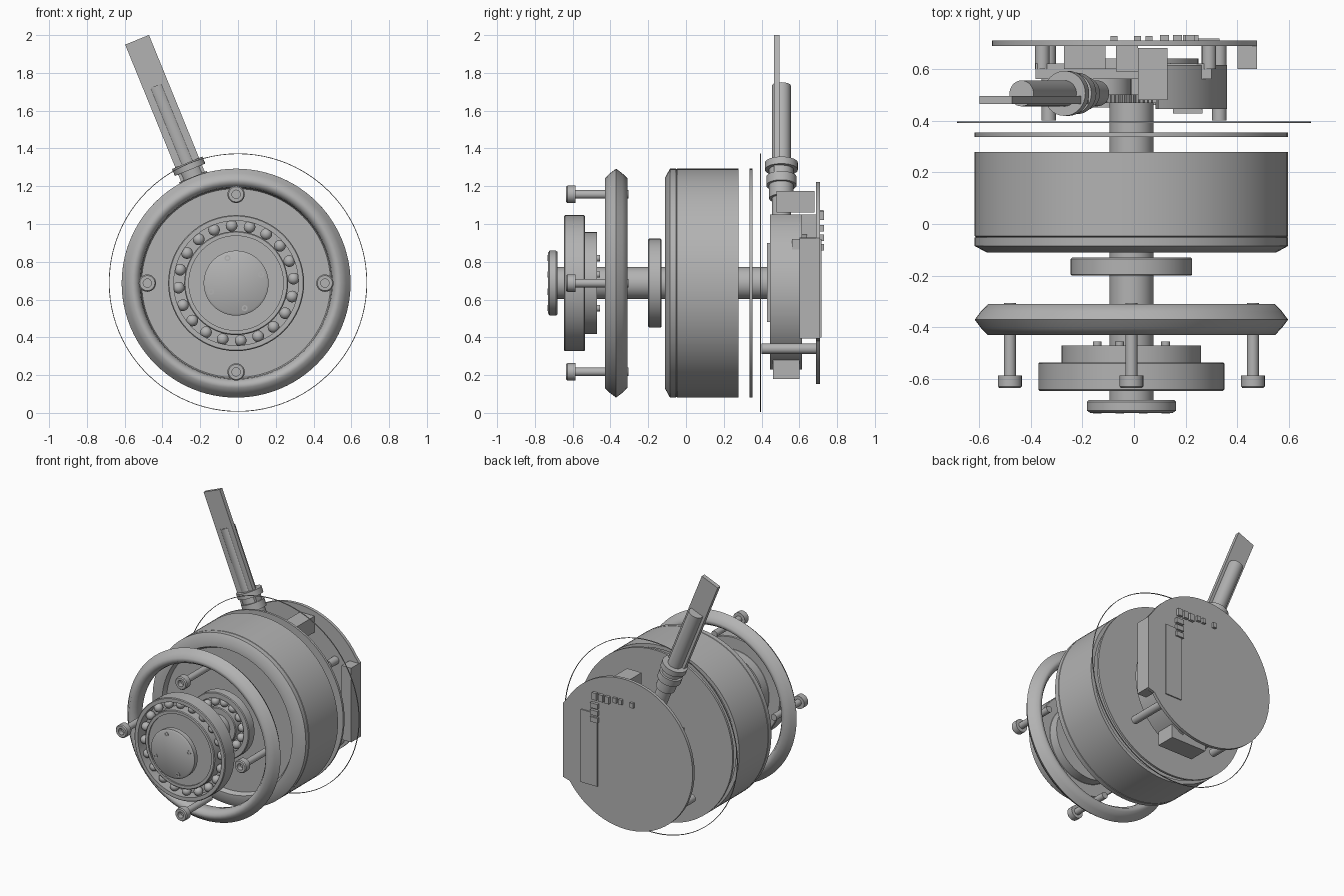
import bpy, bmesh, math
from mathutils import Matrix

if "Cube" in bpy.data.objects:
    bpy.data.objects.remove(bpy.data.objects["Cube"])

CX, CZ = -0.01, 0.687         # main axis, running along y
metal = bpy.data.materials.new("grey metal")
metal.diffuse_color = (0.45, 0.45, 0.45, 1)
metal.use_nodes = True
metal.node_tree.nodes["Principled BSDF"].inputs["Base Color"].default_value = metal.diffuse_color


def finish(name, bm, smooth=35):
    bmesh.ops.recalc_face_normals(bm, faces=bm.faces)
    me = bpy.data.meshes.new(name)
    bm.to_mesh(me)
    bm.free()
    ob = bpy.data.objects.new(name, me)
    bpy.context.collection.objects.link(ob)
    me.materials.append(metal)
    if smooth:
        bpy.ops.object.select_all(action='DESELECT')
        ob.select_set(True)
        bpy.context.view_layer.objects.active = ob
        bpy.ops.object.shade_smooth_by_angle(angle=math.radians(smooth))
    return ob


def lathe(name, prof, cx=CX, cz=CZ, n=64, ring=False, smooth=35):
    """Revolve (radius, y) points; ring joins the last point to the first."""
    bm = bmesh.new()
    loops = []
    for r, y in prof:
        loops.append([bm.verts.new((cx + r * math.cos(2 * math.pi * i / n), y,
                                    cz + r * math.sin(2 * math.pi * i / n))) for i in range(n)])
    pairs = list(zip(loops, loops[1:]))
    if ring:
        pairs.append((loops[-1], loops[0]))
    else:
        bm.faces.new(loops[0])
        bm.faces.new(loops[-1])
    for a, b in pairs:
        for i in range(n):
            j = (i + 1) % n
            bm.faces.new((a[i], a[j], b[j], b[i]))
    return finish(name, bm, smooth)


def plate(name, outline, y0, y1, smooth=35):
    """Extrude an (x, z) outline along y."""
    bm = bmesh.new()
    a = [bm.verts.new((x, y0, z)) for x, z in outline]
    b = [bm.verts.new((x, y1, z)) for x, z in outline]
    bm.faces.new(a)
    bm.faces.new(b)
    for i in range(len(a)):
        j = (i + 1) % len(a)
        bm.faces.new((a[i], a[j], b[j], b[i]))
    return finish(name, bm, smooth)


def arc(cx, cz, r, a0, a1, n):
    angles = [math.radians(a0 + (a1 - a0) * i / n) for i in range(n + 1)]
    return [(cx + r * math.cos(a), cz + r * math.sin(a)) for a in angles]


def tube(name, r_in, r_out, y0, y1, c=0.005, n=64):
    return lathe(name, [(r_in, y0), (r_out - c, y0), (r_out, y0 + c), (r_out, y1 - c),
                        (r_out - c, y1), (r_in, y1)], n=n, ring=True)


def disc(name, r, y0, y1, cx=CX, cz=CZ, n=48):
    return lathe(name, [(r, y0), (r, y1)], cx, cz, n)


def box(name, x, y, z):
    return plate(name, [(x[0], z[0]), (x[1], z[0]), (x[1], z[1]), (x[0], z[1])], y[0], y[1], 0)


def balls(name, count, r_path, r_ball, y):
    bm = bmesh.new()
    for i in range(count):
        a = 2 * math.pi * (i + 0.25) / count
        bmesh.ops.create_uvsphere(bm, u_segments=16, v_segments=10, radius=r_ball,
                                  matrix=Matrix.Translation((CX + r_path * math.cos(a), y,
                                                             CZ + r_path * math.sin(a))))
    finish(name, bm)


# central shaft and front hub
disc("shaft", 0.085, -0.69, 0.50)
lathe("front_cap", [(0.16, -0.73), (0.172, -0.722), (0.172, -0.688), (0.165, -0.68)])
lathe("hub_flange", [(0.25, -0.635), (0.25, -0.535), (0.27, -0.535), (0.27, -0.47)])
for x, z in arc(CX, CZ, 0.14, 19, 289, 3):
    lathe("cap_screw", [(0.008, -0.725), (0.008, -0.732), (0.016, -0.732), (0.016, -0.70)],
          x, z, 16)
    disc("hub_pin", 0.017, -0.50, -0.455, x, z, 16)

# large ball bearing
tube("bearing_outer_race", 0.33, 0.36, -0.645, -0.535)
tube("bearing_inner_race", 0.25, 0.275, -0.645, -0.535)
balls("bearing_balls", 20, 0.305, 0.031, -0.60)
tube("bearing_back_race", 0.27, 0.335, -0.56, -0.537)

# clamping ring and its four bolts
lathe("clamp_ring", [(0.606, -0.37), (0.582, -0.402), (0.555, -0.43), (0.53, -0.43),
                     (0.51, -0.402), (0.505, -0.37), (0.51, -0.338), (0.53, -0.31),
                     (0.555, -0.31), (0.582, -0.338)], n=80, ring=True, smooth=70)
for dx, dz in ((1, 0), (-1, 0), (0, 1), (0, -1)):
    lathe("clamp_bolt", [(0.022, -0.60), (0.022, -0.635), (0.04, -0.635), (0.046, -0.628),
                         (0.046, -0.585), (0.023, -0.585), (0.023, -0.305)],
          CX + 0.47 * dx, CZ + 0.47 * dz, 24)

# small ball bearing
tube("small_outer_race", 0.195, 0.235, -0.20, -0.13)
tube("small_inner_race", 0.085, 0.13, -0.20, -0.13)
balls("small_balls", 14, 0.162, 0.03, -0.165)

# housing drum, rear cover and seal
lathe("housing", [(0.08, -0.08), (0.50, -0.08), (0.515, -0.11), (0.56, -0.11), (0.606, -0.085),
                  (0.606, -0.053), (0.602, -0.05), (0.606, -0.047), (0.606, 0.278),
                  (0.58, 0.278), (0.58, 0.25), (0.08, 0.25)], n=96)
disc("rear_cover", 0.606, 0.337, 0.353, n=96)
lathe("seal_ring", [(0.680, 0.391), (0.684, 0.391), (0.684, 0.397), (0.680, 0.397)],
      0.0, 0.69, 96, ring=True)

# circuit board with a straight edge on the right
board = [(0.475, 0.925)] + arc(-0.015, CZ, 0.535, 32, 325, 64) + [(0.475, 0.395)]
plate("circuit_board", board, 0.688, 0.71)
box("edge_connector", (0.40, 0.475), (0.60, 0.69), (0.395, 0.925))
box("board_socket", (0.20, 0.33), (0.709, 0.718), (0.40, 0.92))

# small chips on the rear of the board
for i in range(3):
    box("chip", (0.10 + 0.05 * i, 0.135 + 0.05 * i), (0.71, 0.73), (1.02, 1.07))
    box("side_chip", (0.19, 0.25), (0.71, 0.73), (0.86 + 0.05 * i, 0.895 + 0.05 * i))
for x in (-0.09, 0.0, 0.045):
    box("chip", (x, x + 0.027), (0.71, 0.728), (1.04, 1.075))

# gear on the shaft end
teeth = [(CX + r * math.cos(a), CZ + r * math.sin(a)) for r, a in
         ((0.205 if i % 2 else 0.193, math.pi * i / 72) for i in range(144))]
plate("gear", teeth, 0.468, 0.50, 0)

# curved gearbox, blocks and stand-offs between cover and board
plate("gearbox_side", arc(-0.09, 0.64, 0.45, -66, 66, 32) + arc(-0.09, 0.64, 0.27, 50, -50, 24),
      0.445, 0.615)
box("gearbox_clip", (0.15, 0.265), (0.428, 0.45), (0.48, 0.90))
box("gearbox_bar", (-0.38, 0.30), (0.56, 0.62), (0.45, 0.92))
box("gearbox_foot", (-0.10, 0.18), (0.46, 0.60), (0.18, 0.28))
box("upper_block", (0.015, 0.13), (0.48, 0.68), (1.06, 1.175))
box("relay_left", (-0.27, -0.11), (0.60, 0.69), (0.78, 1.00))
box("relay_middle", (-0.07, 0.015), (0.59, 0.69), (0.80, 1.05))
disc("sensor_wheel", 0.26, 0.60, 0.64)
disc("small_gear", 0.11, 0.45, 0.56, -0.12, 0.36, 32)
for x, z, y in ((-0.355, 0.90, 0.60), (0.29, 0.90, 0.60), (-0.33, 0.34, 0.40), (0.33, 0.34, 0.40)):
    disc("standoff", 0.028, y, 0.69, x, z, 20)

# cable gland, cable and flat strip on one radial line
FRAME = (Matrix.Translation((CX, 0.505, 0.69))
         @ Matrix.Rotation(math.radians(-22.2), 4, 'Y'))


def radial(name, r, d0, d1):
    bm = bmesh.new()
    bmesh.ops.create_cone(bm, cap_ends=True, segments=32, radius1=r, radius2=r, depth=d1 - d0,
                          matrix=FRAME @ Matrix.Translation((0, 0, (d0 + d1) / 2)))
    finish(name, bm)


radial("gland_body", 0.065, 0.48, 0.68)
radial("gland_lower_collar", 0.08, 0.555, 0.605)
radial("gland_upper_collar", 0.087, 0.645, 0.685)
radial("cable", 0.05, 0.35, 1.125)
strip = box("cable_strip", (-0.068, 0.068), (-0.04, -0.01), (0.56, 1.388))
strip.data.transform(FRAME)
